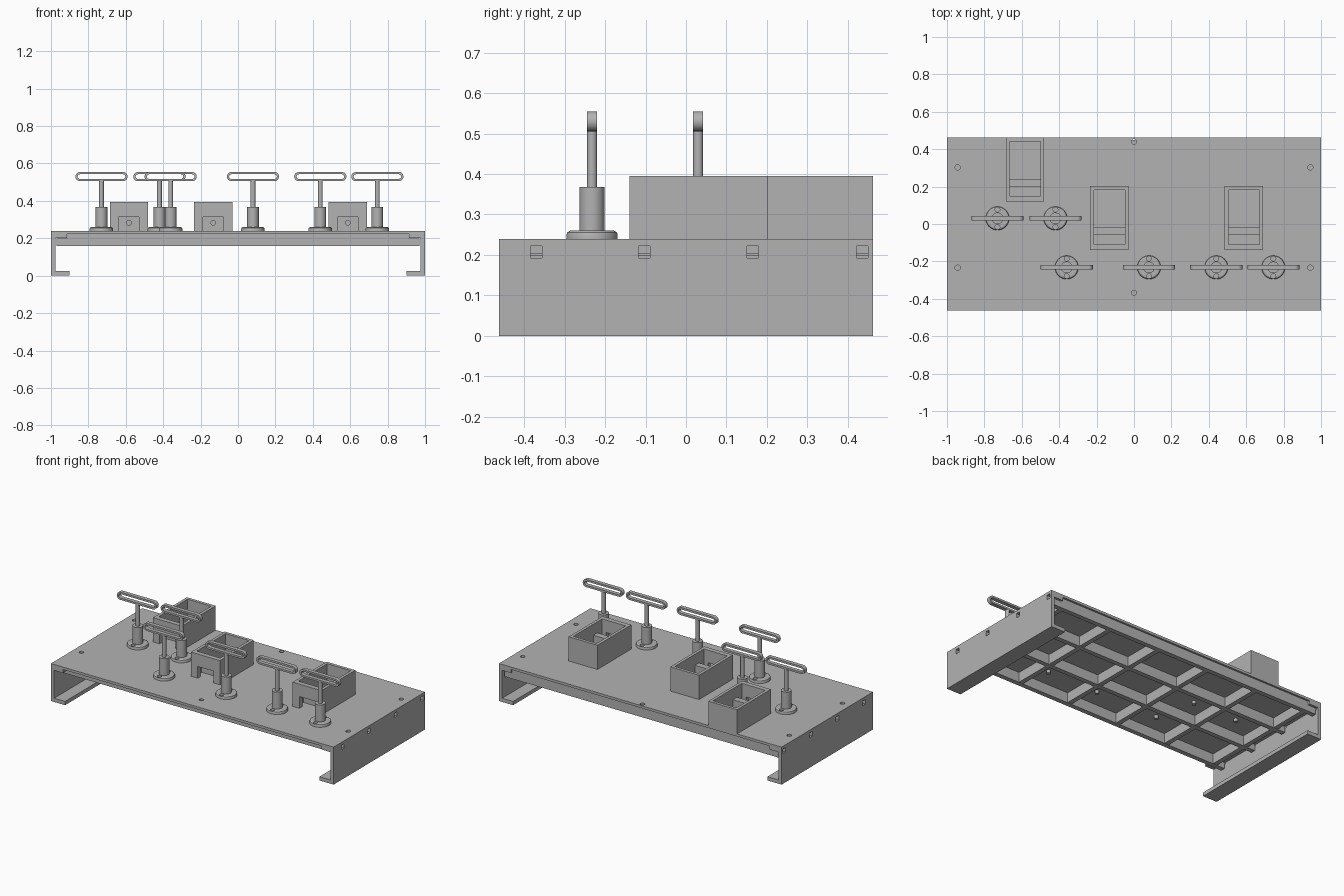
import bpy, bmesh, math
from mathutils import Vector

if "Cube" in bpy.data.objects:
    bpy.data.objects.remove(bpy.data.objects["Cube"])

grey = bpy.data.materials.new("plain_grey")
grey.diffuse_color = (0.45, 0.45, 0.45, 1)
grey.use_nodes = True
grey.node_tree.nodes["Principled BSDF"].inputs["Base Color"].default_value = grey.diffuse_color


def finish(name, bm):
    bmesh.ops.recalc_face_normals(bm, faces=bm.faces)
    me = bpy.data.meshes.new(name)
    bm.to_mesh(me)
    bm.free()
    me.materials.append(grey)
    ob = bpy.data.objects.new(name, me)
    bpy.context.collection.objects.link(ob)
    return ob


def extrude_y(name, pts, y0, y1):
    """Extrude an (x, z) outline along y."""
    bm = bmesh.new()
    face = bm.faces.new([bm.verts.new((x, y0, z)) for x, z in pts])
    ext = bmesh.ops.extrude_face_region(bm, geom=[face])
    verts = [g for g in ext["geom"] if isinstance(g, bmesh.types.BMVert)]
    bmesh.ops.translate(bm, verts=verts, vec=(0, y1 - y0, 0))
    return finish(name, bm)


def box(name, x0, x1, y0, y1, z0, z1):
    return extrude_y(name, [(x0, z0), (x1, z0), (x1, z1), (x0, z1)], y0, y1)


def lathe(name, profile, x, y, n=32):
    """Revolve an (r, z) profile, closed by caps at both ends."""
    bm = bmesh.new()
    rings = [[bm.verts.new((x + r * math.cos(2 * math.pi * i / n),
                            y + r * math.sin(2 * math.pi * i / n), z))
              for i in range(n)] for r, z in profile]
    for a, b in zip(rings, rings[1:]):
        for i in range(n):
            j = (i + 1) % n
            bm.faces.new((a[i], a[j], b[j], b[i]))
    bm.faces.new(rings[0][::-1])
    bm.faces.new(rings[-1])
    return finish(name, bm)


def cut(ob, cutters):
    """Subtract each cutter from the object, then delete it."""
    bpy.context.view_layer.objects.active = ob
    for c in cutters:
        c.hide_render = True
        mod = ob.modifiers.new("cut", "BOOLEAN")
        mod.operation, mod.solver, mod.object = "DIFFERENCE", "EXACT", c
        bpy.ops.object.modifier_apply(modifier=mod.name)
        bpy.data.objects.remove(c)


def smooth(ob):
    bpy.ops.object.select_all(action="DESELECT")
    ob.select_set(True)
    bpy.context.view_layer.objects.active = ob
    bpy.ops.object.shade_smooth_by_angle(angle=math.radians(30))


def mirrored(half):
    return half + [(-x, z) for x, z in reversed(half)]


TOP = 0.24
RIB_Y = (-0.37, -0.103, 0.165, 0.435)

# Bench: top plate, side walls, shoulders and inward feet as one profile
bench = extrude_y("bench", mirrored([
    (-1, TOP), (-1, 0), (-0.9, 0), (-0.9, 0.024), (-0.977, 0.024),
    (-0.977, 0.202), (-0.915, 0.202), (-0.915, 0.224)]), -0.462, 0.462)
holes = [lathe("hole", [(0.014, 0.1), (0.014, 0.3)], x, y, 20)
         for x, y in ((-0.943, 0.303), (-0.943, -0.234), (0.943, 0.303),
                      (0.943, -0.234), (0, 0.44), (0, -0.368))]
slots = [box("slot", min(s * 0.96, s * 1.1), max(s * 0.96, s * 1.1),
             y - 0.014, y + 0.014, 0.193, 0.222)
         for s in (-1, 1) for y in RIB_Y]
cut(bench, holes + slots)

# Underside lattice: long ribs with stepped end tabs, crossed by short ribs
for y in RIB_Y:
    extrude_y("long_rib", mirrored([
        (-0.915, 0.225), (-0.915, 0.2), (-0.97, 0.2), (-0.97, 0.16)]),
        y - 0.015, y + 0.015)
for i in range(6):
    x = -0.9 + 0.36 * i
    box("cross_rib", x - 0.015, x + 0.015, RIB_Y[0], RIB_Y[-1], 0.161, 0.225)

# Open-topped boxes with a front notch and a drilled inner bar
for cx, y0 in ((-0.583, 0.12), (-0.132, -0.14), (0.587, -0.14)):
    y1 = y0 + 0.342
    shell = box("open_box", cx - 0.102, cx + 0.102, y0, y1, TOP - 0.002, 0.395)
    cut(shell, [
        box("cavity", cx - 0.083, cx + 0.083, y0 + 0.03, y1 - 0.02, 0.2, 0.5),
        box("notch", cx - 0.055, cx + 0.055, y0 - 0.1, y0 + 0.06, 0.2, 0.315)])
    bar = box("inner_bar", cx - 0.084, cx + 0.084, y0 + 0.08, y0 + 0.12,
              TOP - 0.002, 0.325)
    ring = [(cx + 0.013 * math.cos(i * math.pi / 10),
             0.283 + 0.013 * math.sin(i * math.pi / 10)) for i in range(20)]
    cut(bar, [extrude_y("bore", ring, y0 + 0.05, y0 + 0.15)])


def stadium(x, half, r, z=0.53, n=12):
    """Rounded slot outline."""
    pts = []
    for s, start in ((1, -math.pi / 2), (-1, math.pi / 2)):
        for i in range(n + 1):
            a = start + math.pi * i / n
            pts.append((x + s * half + r * math.cos(a), z + r * math.sin(a)))
    return pts


# Turning handles: flange, hub, stem and slotted grip
for x, y in ((-0.73, 0.03), (-0.42, 0.03), (-0.36, -0.232),
             (0.08, -0.232), (0.44, -0.232), (0.745, -0.232)):
    flange = lathe("flange", [(0.063, TOP - 0.002), (0.063, 0.25),
                              (0.061, 0.256), (0.055, 0.26)], x, y, 40)
    cut(flange, [lathe("bolt_hole", [(0.013, 0.242), (0.013, 0.3)],
                       x, y + s * 0.047, 20) for s in (-1, 1)])
    hub = lathe("hub", [(0.031, TOP), (0.031, 0.368)], x, y)
    stem = lathe("stem", [(0.0125, 0.205), (0.0125, 0.512)], x, y, 24)
    grip = extrude_y("grip", stadium(x, 0.115, 0.0245), y - 0.0125, y + 0.0125)
    cut(grip, [extrude_y("grip_slot", stadium(x, 0.115, 0.0125),
                         y - 0.1, y + 0.1)])
    for part in (flange, hub, stem, grip):
        smooth(part)
